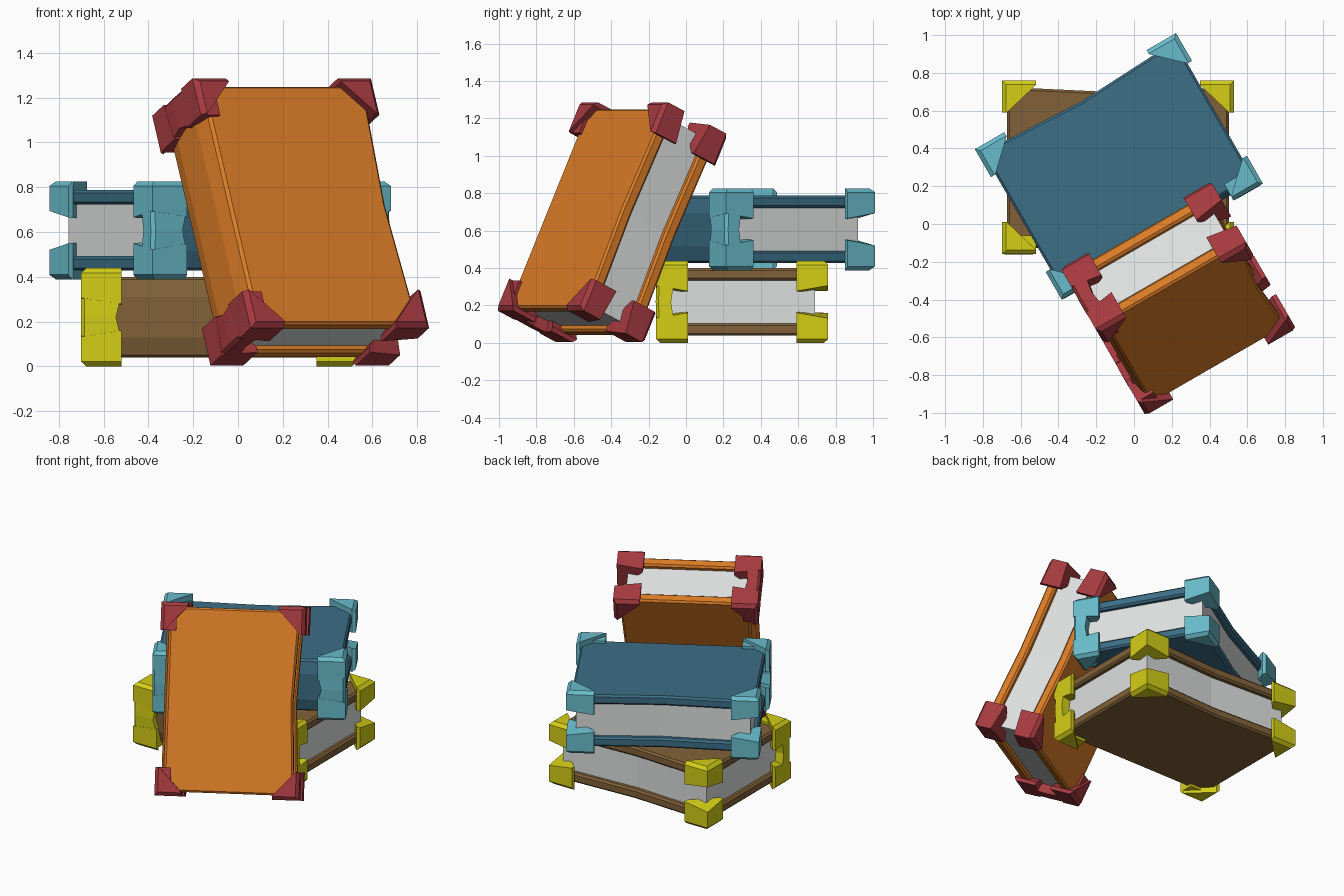
import bpy, bmesh, math
from mathutils import Matrix, Vector

if "Cube" in bpy.data.objects:
    bpy.data.objects.remove(bpy.data.objects["Cube"])


def material(name, rgb):
    m = bpy.data.materials.new(name)
    m.diffuse_color = (*rgb, 1)
    m.use_nodes = True
    m.node_tree.nodes["Principled BSDF"].inputs["Base Color"].default_value = m.diffuse_color
    return m


def loft(bm, rings):
    """Skin equal-length rings of points and cap both ends."""
    vs = [[bm.verts.new(p) for p in r] for r in rings]
    n = len(rings[0])
    for a, b in zip(vs, vs[1:]):
        for i in range(n):
            j = (i + 1) % n
            bm.faces.new((a[i], a[j], b[j], b[i]))
    bm.faces.new(vs[0])
    bm.faces.new(vs[-1])


def finish(bm, name, mat, matrix):
    bmesh.ops.recalc_face_normals(bm, faces=bm.faces)
    me = bpy.data.meshes.new(name)
    bm.to_mesh(me)
    bm.free()
    ob = bpy.data.objects.new(name, me)
    ob.matrix_world = matrix
    me.materials.append(mat)
    bpy.context.collection.objects.link(ob)
    return ob


def bent_sections(profile, half, pinch):
    """Sections along the book length; the fore edge is pinched in mid-length."""
    return [[(x, y - (pinch if x == 0 and y > 0 else 0), z) for y, z in profile]
            for x in (-half, 0, half)]


# Plan of a corner guard: pentagon at the rim, triangle on the face
RIM = [(.615, .46), (.435, .46), (.435, .435), (.59, .29), (.615, .29)]
FACE = [(.593, .438), (.435, .438), (.435, .435), (.588, .29), (.593, .29)]
INNER_Z = [.087, .06, .058, .055, .058]


def corner_guard(bm, sx, sy, sz):
    low = [(sx * x, sy * y, sz * z) for (x, y), z in zip(RIM, INNER_Z)]
    mid = [(sx * x, sy * y, sz * .198) for x, y in RIM]
    top = [(sx * x, sy * y, sz * .219) for x, y in FACE]
    loft(bm, [low, mid, top])


def spine_guard(bm, sx):
    """Upright wall joining the two guards at one end of the spine."""
    rings = []
    for z, out, inn, side in ((-.198, -.447, -.36, .435), (-.1, -.458, -.365, .435),
                              (0, -.462, -.38, .46),
                              (.1, -.458, -.365, .435), (.198, -.447, -.36, .435)):
        rings.append([(sx * side, out, z), (sx * .6, out, z), (sx * .615, out + .015, z),
                      (sx * .615, inn, z), (sx * side, inn, z)])
    loft(bm, rings)


def book(label, cover, trim, matrix):
    # Cover: two boards and a bowed spine in one C profile
    prof = [(.425, .18), (-.405, .18), (-.428, .09), (-.428, -.09), (-.405, -.18),
            (.425, -.18), (.425, -.115), (-.38, -.115), (-.38, .115), (.425, .115)]
    bm = bmesh.new()
    loft(bm, bent_sections(prof, .587, .028))
    ob = finish(bm, label + "_cover", cover, matrix)
    bev = ob.modifiers.new("edge_chamfer", 'BEVEL')
    bev.width, bev.segments = .012, 1
    bev.limit_method, bev.angle_limit = 'ANGLE', math.radians(60)

    # Page block
    bm = bmesh.new()
    loft(bm, bent_sections([(.39, .12), (-.385, .12), (-.385, -.12), (.39, -.12)], .555, .028))
    finish(bm, label + "_pages", paper, matrix)

    # Metal corner guards
    bm = bmesh.new()
    for sx in (-1, 1):
        spine_guard(bm, sx)
        for sy in (-1, 1):
            for sz in (-1, 1):
                corner_guard(bm, sx, sy, sz)
    finish(bm, label + "_corner_guards", trim, matrix)


paper = material("paper", (.72, .74, .73))

# Bottom book, lying square
book("bottom_book", material("brown", (.22, .12, .04)), material("yellow", (.66, .62, .008)),
     Matrix.Translation((-.085, .30, .219)))

# Middle book, lying turned
book("middle_book", material("dark_blue", (.045, .156, .24)),
     material("light_blue", (.14, .50, .60)),
     Matrix.Translation((-.08, .305, .607)) @ Matrix.Rotation(math.radians(30), 4, 'Z'))

# Leaning book, propped against the stack
yaw, tilt = math.radians(30), math.radians(25)
across = Vector((math.cos(yaw), math.sin(yaw), 0))
back = Vector((-math.sin(yaw), math.cos(yaw), 0))
up = Vector((0, 0, 1)) * math.cos(tilt) + back * math.sin(tilt)
rot = Matrix((up, across, up.cross(across))).transposed().to_4x4()
book("leaning_book", material("orange", (.70, .20, .02)), material("red", (.38, .042, .05)),
     Matrix.Translation((.235, -.395, .645)) @ rot)
